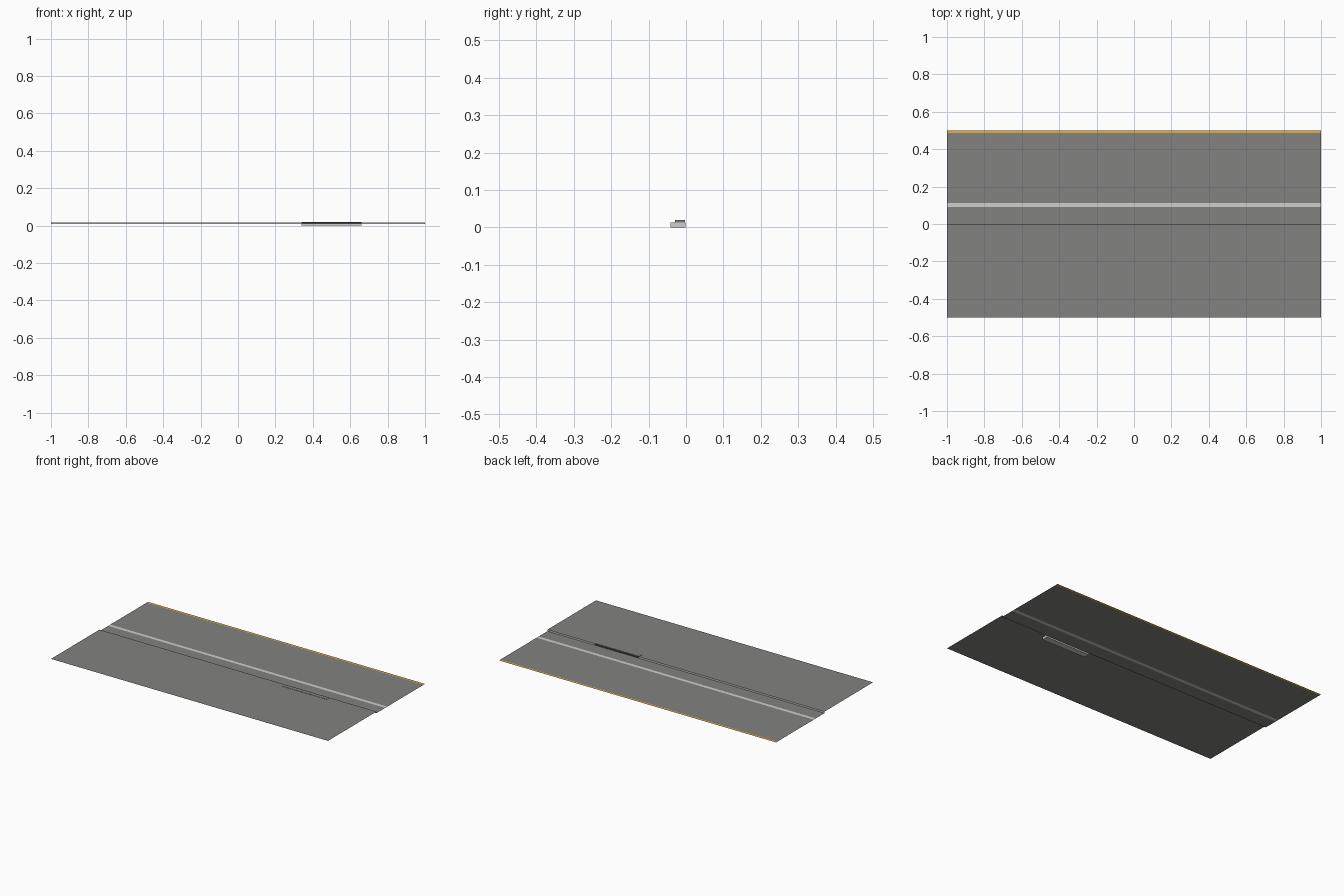
import bpy

if "Cube" in bpy.data.objects:
    bpy.data.objects.remove(bpy.data.objects["Cube"])

# Colours
def mat(name, c):
    m = bpy.data.materials.new(name)
    m.diffuse_color = (*c, 1)
    m.use_nodes = True
    m.node_tree.nodes["Principled BSDF"].inputs["Base Color"].default_value = m.diffuse_color
    return m

asphalt = mat("asphalt grey", (0.225, 0.225, 0.22))
paint = mat("white paint", (0.62, 0.62, 0.61))
yellow = mat("yellow paint", (0.80, 0.42, 0.06))
dark = mat("dark drain mouth", (0.05, 0.05, 0.05))
concrete = mat("light concrete", (0.62, 0.62, 0.61))

ROAD, WALK = 0.008, 0.018      # surface heights
X0, X1 = 0.34, 0.66            # drain extent

def mesh(name, verts, faces, m):
    me = bpy.data.meshes.new(name)
    me.from_pydata(verts, [], faces)
    me.materials.append(m)
    ob = bpy.data.objects.new(name, me)
    bpy.context.collection.objects.link(ob)
    return ob

# Sheet swept along x between two (y, z) points
def sheet(name, a, b, m, x0=-1, x1=1):
    return mesh(name, [(x0, *a), (x1, *a), (x1, *b), (x0, *b)], [(0, 1, 2, 3)], m)

def box(name, x, y, z, m):
    v = [(i, j, k) for i in x for j in y for k in z]
    f = [(0, 1, 3, 2), (4, 6, 7, 5), (0, 4, 5, 1), (2, 3, 7, 6), (0, 2, 6, 4), (1, 5, 7, 3)]
    return mesh(name, v, f, m)

# Sidewalk surface
sheet("sidewalk", (-0.5, WALK), (0, WALK), asphalt)

# Road with painted lines as strips of one surface
road = mesh("road",
            [(x, y, ROAD) for y in (0, 0.09, 0.112, 0.486, 0.5) for x in (-1, 1)],
            [(2 * i, 2 * i + 1, 2 * i + 3, 2 * i + 2) for i in range(4)], asphalt)
road.data.materials.append(paint)
road.data.materials.append(yellow)
for p, i in zip(road.data.polygons, (0, 1, 0, 2)):
    p.material_index = i

# Upright curb face, opened for the drain
for i, (a, b) in enumerate([(-1, X0), (X1, 1)]):
    sheet(f"curb_face_{i}", (0, WALK), (0, ROAD), concrete, a, b)

# Storm drain: concrete well, dark mouth, cover plate
box("drain_well", (X0, X1), (-0.042, -0.002), (0, 0.013), concrete)
sheet("drain_mouth", (-0.001, WALK), (-0.001, ROAD), dark, X0, X1)
box("drain_cover", (X0, X1), (-0.03, -0.003), (0.0135, 0.0195), asphalt)
